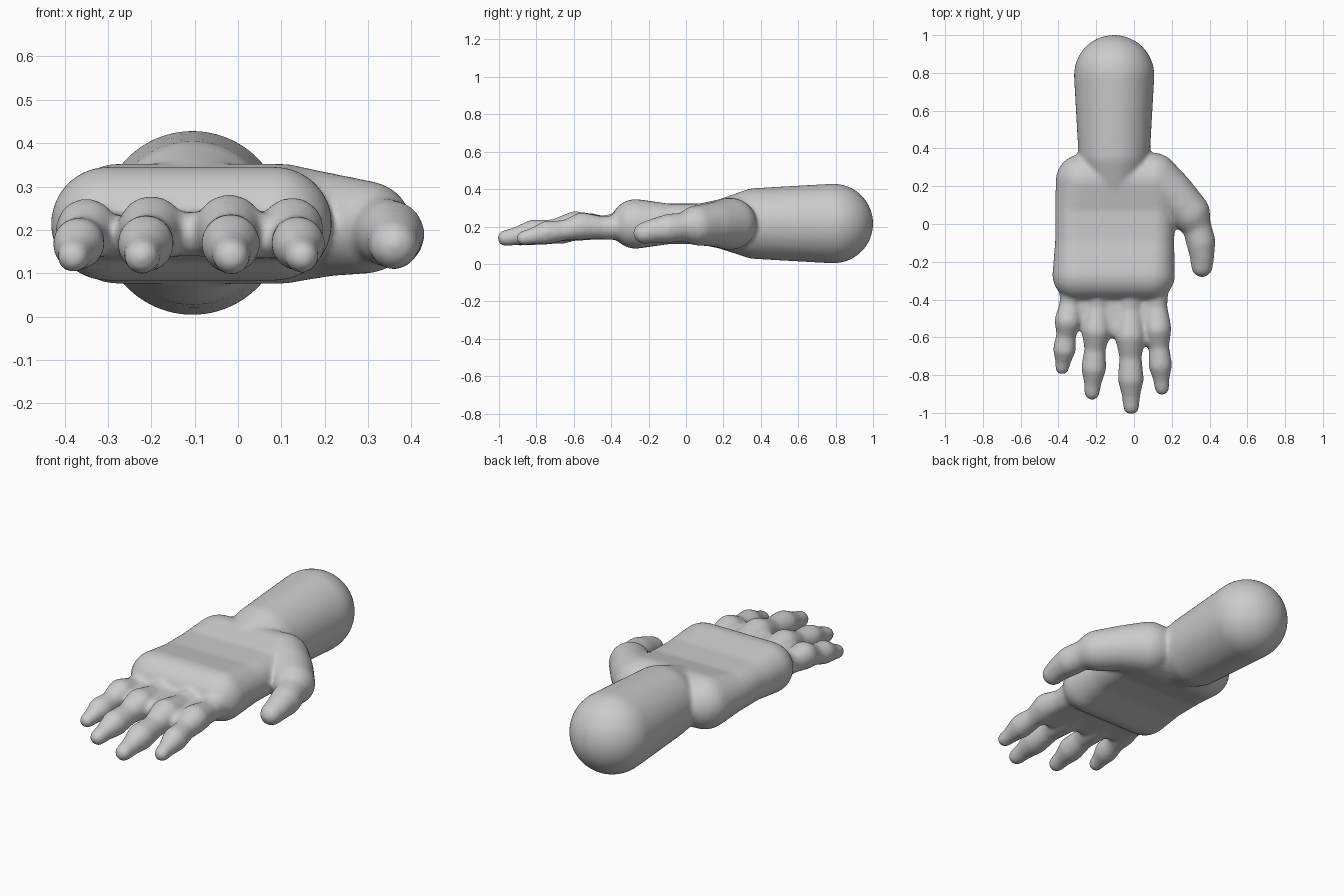
import bpy, bmesh
from mathutils import Vector, Matrix

if "Cube" in bpy.data.objects:
    bpy.data.objects.remove(bpy.data.objects["Cube"], do_unlink=True)

skin = bpy.data.materials.new("plain grey")
skin.use_nodes = True
GREY = (0.6, 0.6, 0.6, 1)
skin.diffuse_color = GREY
skin.node_tree.nodes["Principled BSDF"].inputs["Base Color"].default_value = GREY

bm = bmesh.new()


def hull(balls):
    """Closed convex skin wrapped around balls given as (x, y, z, radius)."""
    part = bmesh.new()
    for x, y, z, r in balls:
        bmesh.ops.create_icosphere(part, subdivisions=4, radius=r,
                                   matrix=Matrix.Translation(Vector((x, y, z))))
    res = bmesh.ops.convex_hull(part, input=part.verts[:], use_existing_faces=False)
    kept = {g for g in res["geom"] if isinstance(g, bmesh.types.BMFace)}
    bmesh.ops.delete(part, geom=[f for f in part.faces if f not in kept], context="FACES")
    loose = [v for v in part.verts if not v.link_faces]
    bmesh.ops.delete(part, geom=loose, context="VERTS")
    bmesh.ops.recalc_face_normals(part, faces=part.faces[:])
    mesh = bpy.data.meshes.new("part")
    part.to_mesh(mesh)
    part.free()
    bm.from_mesh(mesh)
    bpy.data.meshes.remove(mesh)


def chain(balls):
    for a, b in zip(balls, balls[1:]):
        hull([a, b])


# forearm with a domed end
chain([(-0.105, 0.788, 0.216, 0.213), (-0.105, 0.38, 0.216, 0.19),
       (-0.105, 0.22, 0.214, 0.138)])

# palm: knuckle roll, thin middle, wrist roll (left x, right x, y, radius)
rows = [(-0.3, 0.085, -0.27, 0.132), (-0.31, 0.105, -0.1, 0.108),
        (-0.31, 0.11, 0.08, 0.108), (-0.275, 0.1, 0.23, 0.139)]
pairs = [[(a, y, 0.214, r), (b, y, 0.214, r)] for a, b, y, r in rows]
for p, q in zip(pairs, pairs[1:]):
    hull(p + q)

# thumb
chain([(0.1, 0.24, 0.214, 0.138), (0.2, 0.16, 0.212, 0.12), (0.295, 0.06, 0.206, 0.107),
       (0.33, -0.005, 0.2, 0.076), (0.353, -0.09, 0.19, 0.078),
       (0.36, -0.16, 0.18, 0.066), (0.36, -0.225, 0.165, 0.057)])

# fingers: base x, knuckle x, tip x, tip y, width factor
for base, mid, tip, end, w in [(-0.33, -0.35, -0.38, -0.785, 0.92),
                               (-0.19, -0.2, -0.222, -0.925, 1.0),
                               (-0.02, -0.02, -0.015, -1.005, 1.04),
                               (0.115, 0.125, 0.148, -0.9, 0.95)]:
    start = -0.36
    span = end - start
    # share of length, height, radius
    joints = [(0.0, 0.2, 0.07), (0.15, 0.195, 0.06), (0.36, 0.202, 0.077),
              (0.53, 0.18, 0.056), (0.71, 0.168, 0.066), (0.84, 0.15, 0.047),
              (0.94, 0.138, 0.041)]
    balls = []
    for t, z, r in joints:
        x = base + (mid - base) * t / 0.36 if t < 0.36 else mid + (tip - mid) * (t - 0.36) / 0.58
        balls.append((x, start + span * t, z, r * w))
    chain(balls)

# webbing between the finger roots
hull([(-0.19, -0.38, 0.185, 0.055), (-0.02, -0.38, 0.185, 0.055),
      (-0.19, -0.55, 0.19, 0.05), (-0.02, -0.56, 0.19, 0.05)])
hull([(-0.02, -0.38, 0.185, 0.055), (0.115, -0.38, 0.185, 0.055),
      (-0.02, -0.6, 0.185, 0.05), (0.12, -0.6, 0.185, 0.05)])
hull([(-0.33, -0.38, 0.185, 0.055), (-0.19, -0.38, 0.185, 0.055),
      (-0.32, -0.5, 0.185, 0.045), (-0.19, -0.53, 0.185, 0.045)])

mesh = bpy.data.meshes.new("hand_and_forearm")
bm.to_mesh(mesh)
bm.free()
mesh.materials.append(skin)
hand = bpy.data.objects.new("hand_and_forearm", mesh)
bpy.context.collection.objects.link(hand)

# melt all parts into one soft skin
remesh = hand.modifiers.new("melt", "REMESH")
remesh.mode = "VOXEL"
remesh.voxel_size = 0.01
remesh.use_smooth_shade = True
soften = hand.modifiers.new("soften", "SMOOTH")
soften.factor = 0.5
soften.iterations = 14
